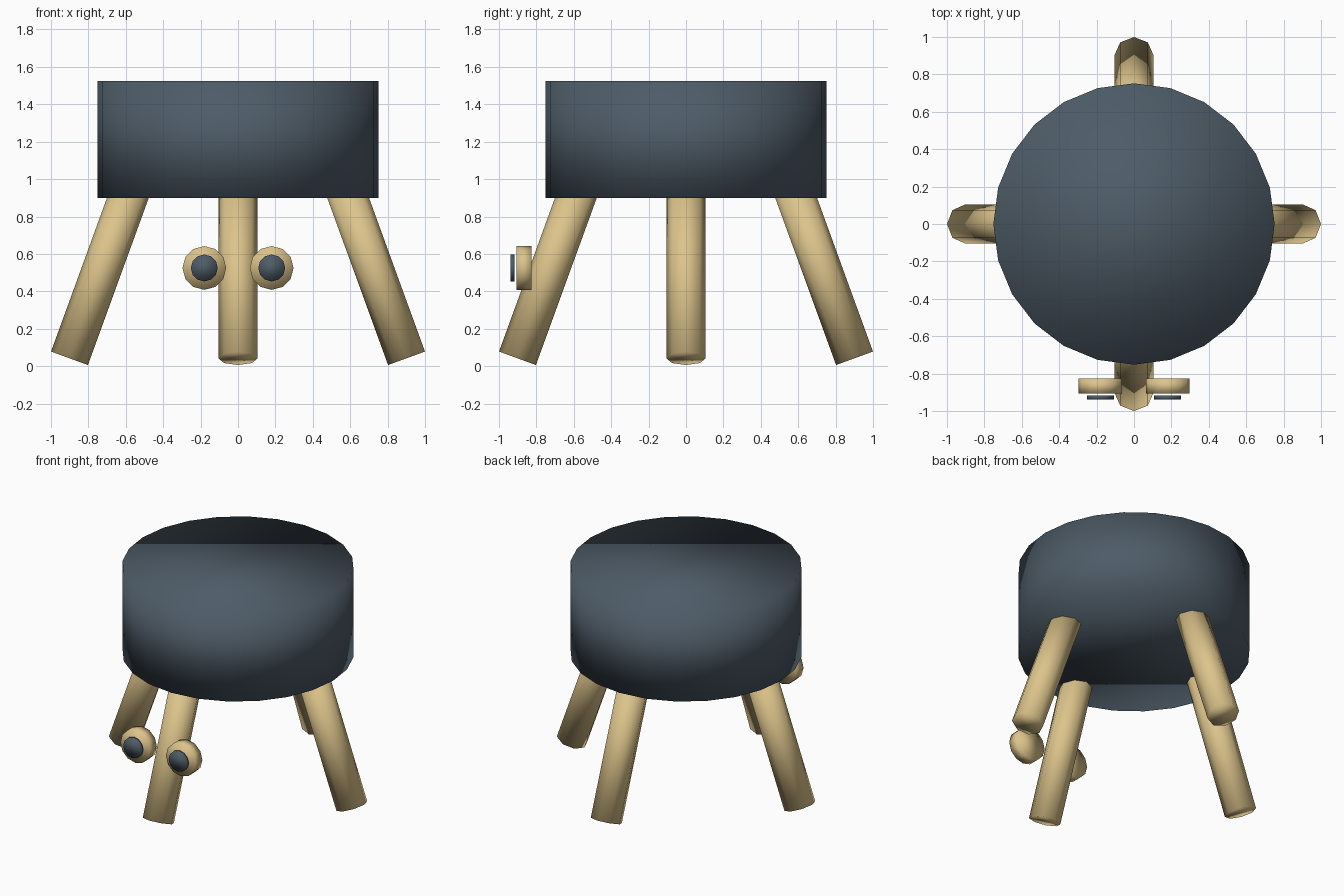
import bpy
from math import radians, sin, cos, pi
from mathutils import Vector, Matrix

cube = bpy.data.objects.get("Cube")
if cube:
    bpy.data.objects.remove(cube, do_unlink=True)


def make_material(name, colour):
    mat = bpy.data.materials.new(name)
    mat.use_nodes = True
    mat.diffuse_color = colour
    mat.node_tree.nodes["Principled BSDF"].inputs["Base Color"].default_value = colour
    return mat


slate = make_material("slate_blue", (0.075, 0.105, 0.135, 1))
wood = make_material("pale_wood", (0.72, 0.55, 0.26, 1))


def cylinder(name, sides, radius, depth, matrix, mat):
    """Fully smooth-shaded capped cylinder, placed by a matrix."""
    bpy.ops.mesh.primitive_cylinder_add(vertices=sides, radius=radius, depth=depth)
    obj = bpy.context.object
    obj.name = name
    obj.data.name = name
    obj.matrix_world = matrix
    obj.data.materials.append(mat)
    bpy.ops.object.shade_smooth()
    return obj


# Padded round seat
cylinder("seat", 24, 0.752, 0.626, Matrix.Translation((0, 0, 1.211)), slate)

# Four splayed legs, running up into the seat
tilt = radians(20)
length = 1.0
axis = Vector((-sin(tilt), 0, cos(tilt)))
centre = Vector((0.901, 0, 0.042)) + axis * length / 2
leg_pose = Matrix.Translation(centre) @ Matrix.Rotation(-tilt, 4, "Y")
for i, side in enumerate(("left", "back", "right", "front")):
    turn = Matrix.Rotation(i * pi / 2, 4, "Z")
    cylinder(side + "_leg", 8, 0.105, length, turn @ leg_pose, wood)

# Eye discs and floating pupils on either side of the front leg
face_front = Matrix.Rotation(pi / 2, 4, "X")
for side, x in (("left", 0.18), ("right", -0.18)):
    for part, radius, depth, y, mat in (("eye", 0.117, 0.078, -0.866, wood),
                                        ("pupil", 0.072, 0.022, -0.927, slate)):
        place = Matrix.Translation((x, y, 0.525))
        cylinder(side + "_" + part, 12, radius, depth, place @ face_front, mat)
